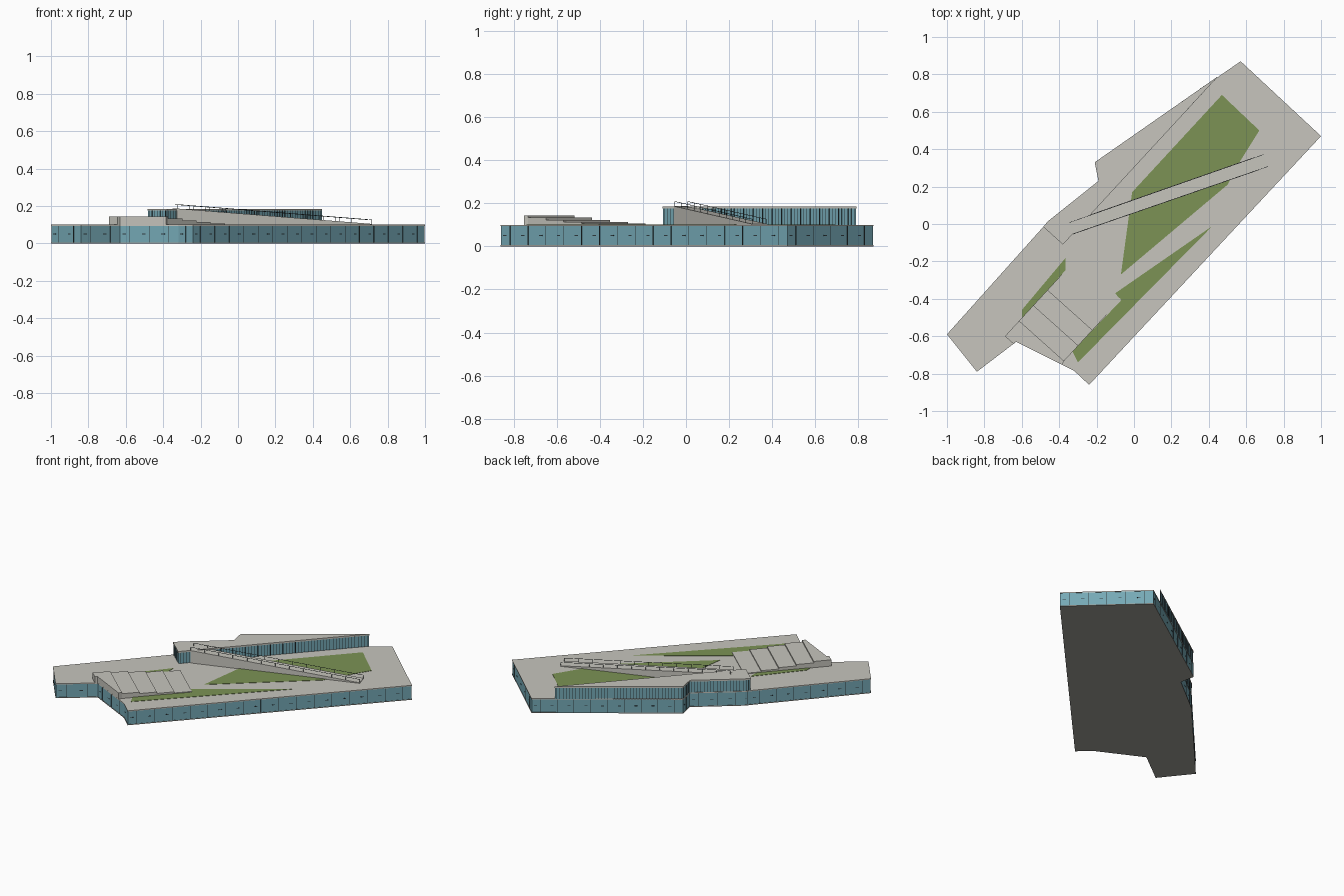
import bpy, bmesh
from mathutils import Vector, Matrix

if "Cube" in bpy.data.objects:
    bpy.data.objects.remove(bpy.data.objects["Cube"])


def material(name, col):
    m = bpy.data.materials.new(name)
    m.diffuse_color = (*col, 1)
    m.use_nodes = True
    m.node_tree.nodes["Principled BSDF"].inputs["Base Color"].default_value = m.diffuse_color
    return m


STONE = material("stone", (0.57, 0.56, 0.51))
GLASS = material("blue_glass", (0.18, 0.40, 0.47))
GRASS = material("grass", (0.20, 0.29, 0.09))
DARK = material("dark_metal", (0.03, 0.045, 0.05))
UNDER = material("underside", (0.35, 0.35, 0.32))


def finish(name, bm, mat):
    bmesh.ops.recalc_face_normals(bm, faces=bm.faces)
    me = bpy.data.meshes.new(name)
    bm.to_mesh(me)
    bm.free()
    me.materials.append(mat)
    ob = bpy.data.objects.new(name, me)
    bpy.context.collection.objects.link(ob)
    return ob


def prism(name, pts, z0, z1, mat):
    """Extrude a plan outline from z0 to z1."""
    bm = bmesh.new()
    f = bm.faces.new([bm.verts.new((x, y, z0)) for x, y in pts])
    r = bmesh.ops.extrude_face_region(bm, geom=[f])
    top = [v for v in r["geom"] if isinstance(v, bmesh.types.BMVert)]
    for v in top:
        v.co.z = z1
    return finish(name, bm, mat)


def bar(bm, a, b, w, h):
    """Add a box along a-b with width w and height h."""
    a, b = Vector(a), Vector(b)
    d = b - a
    m = Matrix.Translation((a + b) / 2) @ d.to_track_quat("X", "Z").to_matrix().to_4x4()
    bmesh.ops.create_cube(bm, size=1, matrix=m @ Matrix.Diagonal((d.length, w, h, 1)))


def inset(pts, d):
    """Offset a counter-clockwise outline inward."""
    out, n = [], len(pts)
    for i in range(n):
        p, q, r = (Vector(pts[(i + k) % n]) for k in (-1, 0, 1))
        e, f = (q - p).normalized(), (r - q).normalized()
        n1, n2 = Vector((-e.y, e.x)), Vector((-f.y, f.x))
        k = min(d / max(1 + n1.dot(n2), 0.15), d * 4)
        out.append(tuple(q + (n1 + n2) * k))
    return out


def facade(name, pts, z0, z1, gap, dashes):
    """Slim mullions, and optional mid-height window bars, on every wall."""
    bm = bmesh.new()
    for i, p in enumerate(pts):
        a, b = Vector(p), Vector(pts[(i + 1) % len(pts)])
        d = b - a
        n = max(1, round(d.length / gap))
        zm = (z0 + z1) / 2
        u = d.normalized()
        for k in range(n):
            c = a + d * (k + 0.5) / n
            bar(bm, (*(c - u * 0.0015), zm), (*(c + u * 0.0015), zm), 0.003, z1 - z0)
            if dashes:
                c = a + d * k / n
                s, t = c + d / n * 0.12, c + d / n * 0.3
                bar(bm, (*s, zm), (*t, zm), 0.002, 0.004)
    return finish(name, bm, DARK)


# Main podium: floor slab, glazed walls, roof deck
BASE = [(-1, -.59), (-.84, -.79), (-.63, -.63), (-.32, -.785), (-.24, -.86),
        (1, .47), (.57, .87), (-.21, .33), (-.19, .23), (-.46, .015), (-.485, -.015)]
prism("floor_slab", BASE, 0, .005, UNDER)
WALL = inset(BASE, .002)
prism("podium_walls", WALL, .005, .094, GLASS)
prism("roof_deck", BASE, .094, .10, STONE)
facade("podium_mullions", WALL, .005, .094, .11, True)

# Raised wing along the rear edge
UPPER = [(-.485, -.015), (-.38, -.11), (-.325, -.05), (.45, .79),
         (-.21, .33), (-.19, .23), (-.46, .015)]
UWALL = inset(UPPER, .003)
prism("upper_walls", UWALL, .10, .175, GLASS)
prism("upper_roof", UPPER, .175, .185, STONE)
facade("upper_fins", UWALL, .10, .175, .02, False)

# Lawns on the deck
LAWNS = [
    [(.47, .69), (-.01, .17), (-.07, -.27), (.5, .21), (.57, .34), (.67, .5)],
    [(.42, -.01), (-.10, -.37), (-.07, -.41), (-.33, -.68), (-.30, -.74)],
    [(-.365, -.18), (-.60, -.46), (-.60, -.51), (-.365, -.245)],
]
for i, pts in enumerate(LAWNS):
    prism(f"lawn_{i + 1}", pts, .099, .102, GRASS)

# Terraced steps
START, TREAD, ACROSS = Vector((-.69, -.6)), Vector((.076, .0825)), Vector((.24, -.215))
TOPS = (.143, .133, .123, .113, .105)
for i, z in enumerate(TOPS):
    a = START + TREAD * i
    b = a + TREAD
    if i == 0:
        pts = [a, (-.645, -.64), (-.63, -.63), (-.385, -.752), b + ACROSS, b]
    else:
        pts = [a, a + ACROSS, b + ACROSS, b]
    prism(f"terrace_step_{i + 1}", [tuple(p) for p in pts], .099, z, STONE)

# Sloping ramp wedge
ramp = prism("ramp", [(-.35, .01), (-.325, -.055), (.717, .305), (.695, .375)], .10, .186, STONE)
for v in ramp.data.vertices:
    if v.co.x > 0 and v.co.z > .15:
        v.co.z = .104

# Ramp handrails
bm = bmesh.new()
for a, b in (((-.345, .008), (.695, .372)), ((-.325, -.052), (.715, .307))):
    a, b = Vector((*a, .186)), Vector((*b, .104))
    up = Vector((0, 0, .022))
    bar(bm, a + up, b + up, .002, .002)
    for k in range(13):
        c = a.lerp(b, k / 12)
        bar(bm, c, c + up, .002, .002)
finish("ramp_handrails", bm, DARK)
